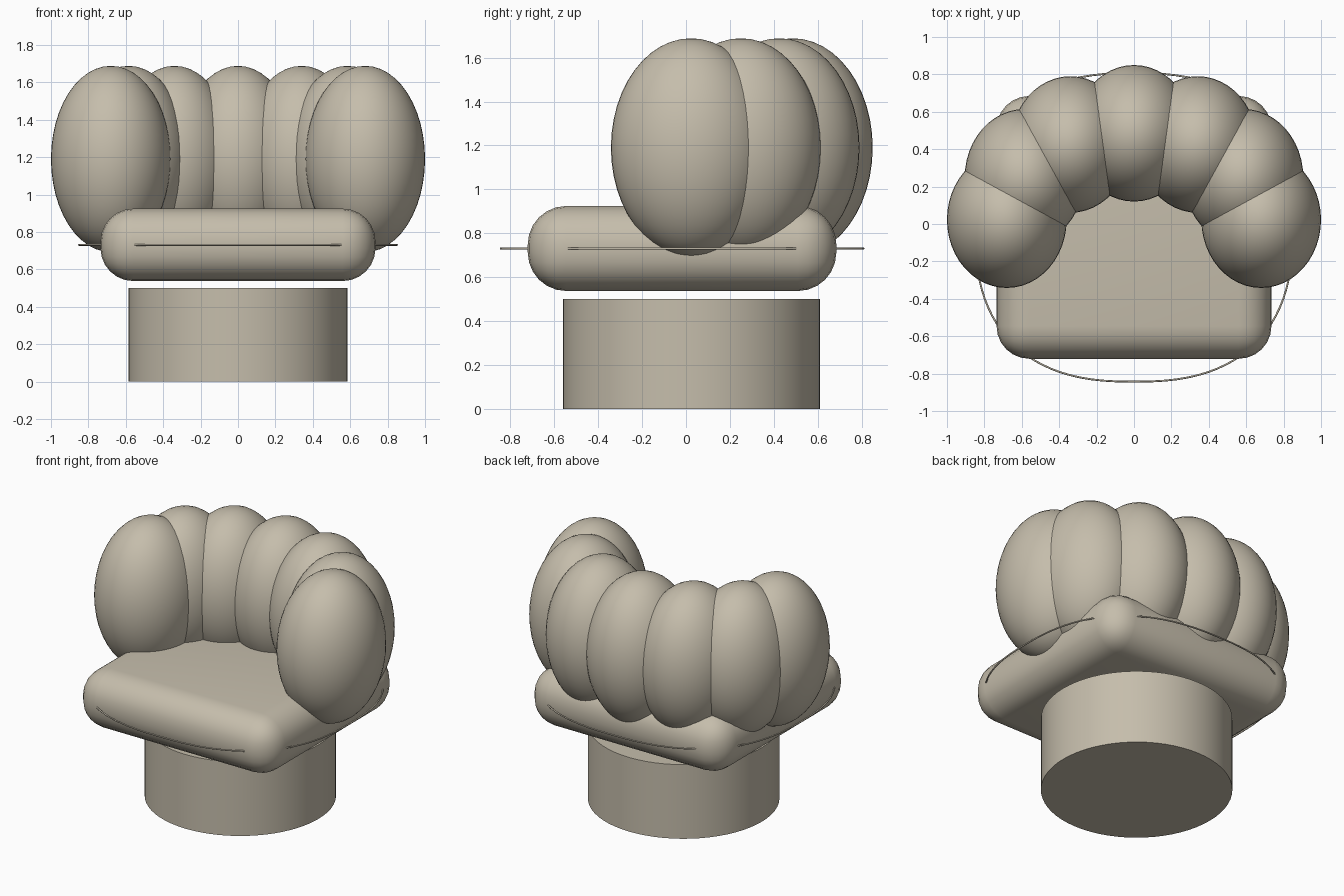
import bpy
import math

cube = bpy.data.objects.get("Cube")
if cube:
    bpy.data.objects.remove(cube, do_unlink=True)

fabric = bpy.data.materials.new("warm_beige")
fabric.use_nodes = True
colour = (0.56, 0.51, 0.41, 1)
fabric.diffuse_color = colour
fabric.node_tree.nodes["Principled BSDF"].inputs["Base Color"].default_value = colour


def finish(name, angle=40):
    obj = bpy.context.object
    obj.name = name
    obj.data.materials.append(fabric)
    bpy.ops.object.shade_smooth_by_angle(angle=math.radians(angle))
    return obj


# Round pedestal
bpy.ops.mesh.primitive_cylinder_add(vertices=64, radius=0.585, depth=0.5,
                                    location=(0, 0.025, 0.25))
finish("pedestal")

# Seat cushion with rounded edges
bpy.ops.mesh.primitive_cube_add(size=1, location=(0, -0.018, 0.731))
seat = bpy.context.object
seat.scale = (1.47, 1.405, 0.387)
bpy.ops.object.transform_apply(location=False, rotation=False, scale=True)
bevel = seat.modifiers.new("rounding", 'BEVEL')
bevel.width = 0.175
bevel.segments = 6
bpy.ops.object.modifier_apply(modifier="rounding")
finish("seat_cushion")


# Puffy bolsters wrapping round the back and sides
def bolster(name, x, y):
    bpy.ops.mesh.primitive_uv_sphere_add(segments=48, ring_count=24, radius=1,
                                         location=(x, y, 1.19))
    bpy.context.object.scale = (0.32, 0.365, 0.498)
    bpy.ops.object.transform_apply(location=False, rotation=False, scale=True)
    finish(name)


bolster("back_bolster", 0, 0.485)
for part, x, y in (("back_side", 0.34, 0.425), ("corner", 0.585, 0.25),
                   ("arm", 0.68, 0.023)):
    for side, sign in (("left", 1), ("right", -1)):
        bolster(f"{part}_bolster_{side}", sign * x, y)

# Thin piping loop around the cushion, a rounded square
curve = bpy.data.curves.new("piping", 'CURVE')
curve.dimensions = '3D'
curve.bevel_depth = 0.005
curve.bevel_resolution = 2
count = 96
loop = curve.splines.new('POLY')
loop.points.add(count - 1)
loop.use_cyclic_u = True
for i, point in enumerate(loop.points):
    a = math.tau * i / count
    c, s = math.cos(a), math.sin(a)
    x = math.copysign(abs(c) ** 0.8, c) * 0.85
    y = math.copysign(abs(s) ** 0.8, s) * 0.825 - 0.018
    point.co = (x, y, 0.731, 1)
curve.materials.append(fabric)
piping = bpy.data.objects.new("seat_piping", curve)
bpy.context.collection.objects.link(piping)
